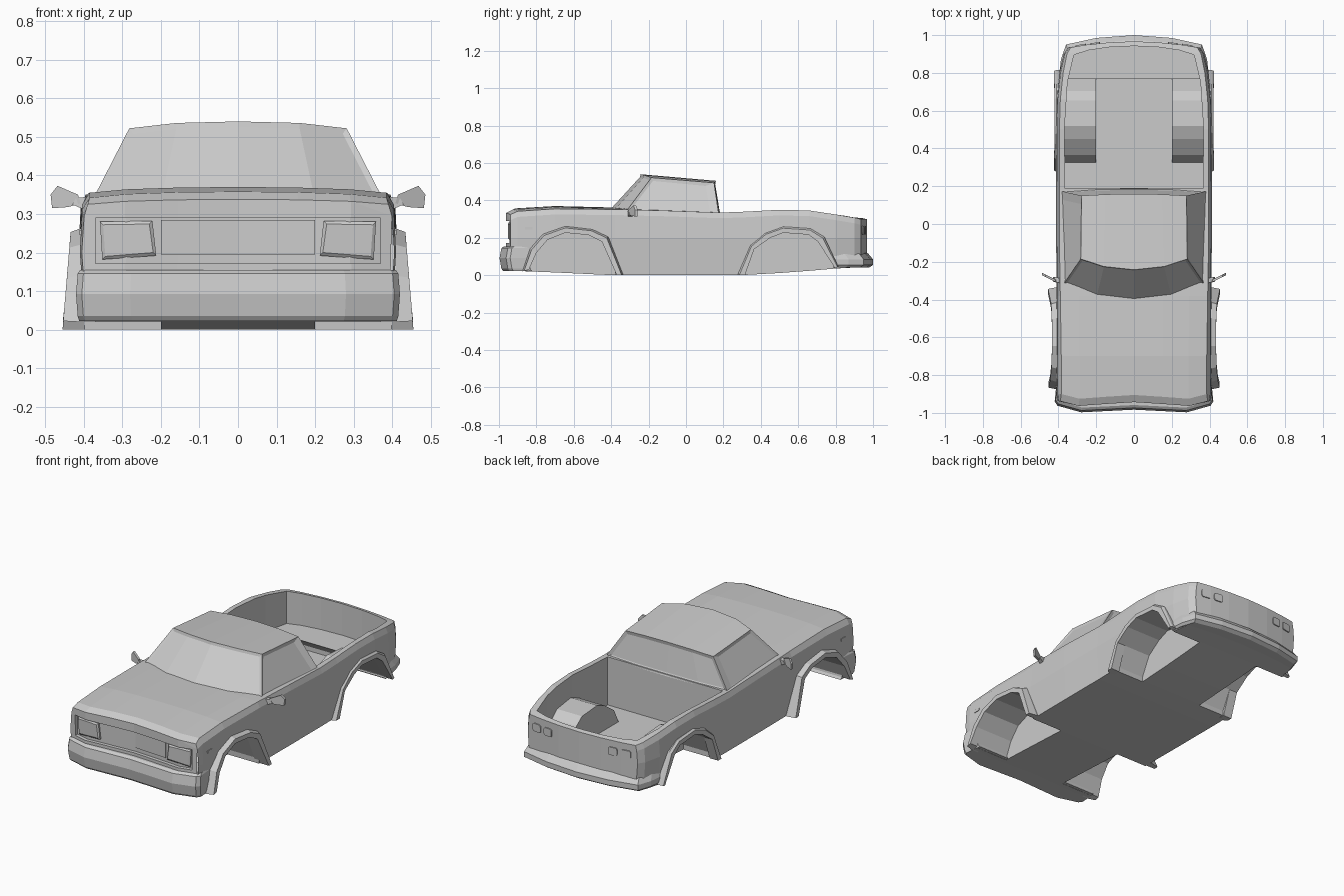
import bpy, bmesh
from mathutils import Matrix

if "Cube" in bpy.data.objects:
    bpy.data.objects.remove(bpy.data.objects["Cube"])


def make(name, bm, mirror=False):
    bmesh.ops.recalc_face_normals(bm, faces=bm.faces[:])
    me = bpy.data.meshes.new(name)
    bm.to_mesh(me)
    bm.free()
    ob = bpy.data.objects.new(name, me)
    bpy.context.collection.objects.link(ob)
    if mirror:
        ob.modifiers.new("mirror", 'MIRROR')
    return ob


def skin(rings, closed=True, caps=(True, True)):
    """Join rings of points with quads; optional flat end caps."""
    bm = bmesh.new()
    vs = [[bm.verts.new(p) for p in r] for r in rings]
    n = len(rings[0])
    for a, b in zip(vs, vs[1:]):
        for i in range(n if closed else n - 1):
            j = (i + 1) % n
            bm.faces.new((a[i], a[j], b[j], b[i]))
    if caps[0]:
        bm.faces.new(vs[0])
    if caps[1]:
        bm.faces.new(vs[-1])
    return bm, vs


def loft(name, rings, mirror=False, **kw):
    return make(name, skin(rings, **kw)[0], mirror)


def both(half):
    """Half outline from centre to centre -> full closed outline."""
    return half + [(-p[0], *p[1:]) for p in reversed(half) if abs(p[0]) > 1e-5]


def plan_prism(name, pts, z0, z1, mirror=False):
    return loft(name, [[(x, y, z) for x, y in pts] for z in (z0, z1)], mirror)


def box(name, loc, size, rot=0, bevel=0.0):
    bm = bmesh.new()
    bmesh.ops.create_cube(bm, size=1)
    bmesh.ops.scale(bm, vec=size, verts=bm.verts)
    if bevel:
        ed = [e for e in bm.edges
              if abs(e.verts[0].co.y - e.verts[1].co.y) > 1e-5]
        bmesh.ops.bevel(bm, geom=ed, offset=bevel, segments=2,
                        profile=0.5, affect='EDGES')
    bmesh.ops.transform(bm, verts=bm.verts,
                        matrix=Matrix.Translation(loc) @ Matrix.Rotation(rot, 4, 'Z'))
    return make(name, bm, True)


# body: y, top half width, mid half width, edge z, crown z, bottom z
FRONT_BOW = (-.005, -.015, -.025, 0)
REAR_BOW = (.032, .026, .014, 0)
stations = [
    (-.938, .39, .405, .325, .338, .025, FRONT_BOW),
    (-.90, .385, .41, .342, .358, .024, FRONT_BOW),
    (-.70, .385, .41, .355, .370, .015, (0,) * 4),
    (-.38, .39, .41, .352, .362, 0, (0,) * 4),
    (-.10, .395, .412, .345, .350, 0, (0,) * 4),
    (.18, .395, .412, .335, .335, 0, (0,) * 4),
    (.32, .395, .413, .340, .340, .002, (0,) * 4),
    (.50, .395, .414, .350, .350, .012, (0,) * 4),
    (.66, .39, .410, .346, .346, .024, (0,) * 4),
    (.80, .375, .395, .325, .325, .036, (0,) * 4),
    (.90, .355, .372, .308, .308, .043, REAR_BOW),
    (.935, .335, .348, .300, .300, .045, REAR_BOW),
]
rings = []
for y, xt, xm, ze, zc, zb, bow in stations:
    xb = xm - .012
    half = [(f * xt, y + b, zc + (ze - zc) * k)
            for f, b, k in zip((0, .4, .75, 1), bow, (0, .1, .4, 1))]
    half += [(xm - .006, y, ze - .03), (xm, y, .2), (xb, y, zb)]
    half += [(f * xb, y + b, zb) for f, b in zip((.75, .4, 0), bow[2::-1])]
    rings.append(both(half))
bm, vs = skin(rings, caps=(False, False))
for r in (vs[0], vs[-1]):
    for s in (1, -1):
        for idx in ((0, 1, 8, 9), (1, 2, 7, 8), (2, 3, 4, 5, 6, 7)):
            bm.faces.new([r[s * i] for i in idx])
body = make("body", bm)

# cutters: cargo bed, grille recess, wheel wells
bed = both([(0, .188), (.365, .188), (.368, .5), (.352, .75), (.318, .895),
            (.24, .92), (.13, .936), (0, .942)])
back = [(0, -.923), (.155, -.933), (.29, -.943), (.37, -.922)]
rear_well = [(.31, -.05), (.31, .03), (.365, .14), (.45, .2), (.52, .227),
             (.655, .217), (.705, .18), (.79, .05), (.79, -.05)]
front_well = [(-.84, -.05), (-.84, .03), (-.8, .12), (-.74, .19), (-.645, .227),
              (-.52, .215), (-.45, .18), (-.38, .03), (-.375, -.05)]
cutters = [plan_prism("bed_cutter", bed, .06, .6),
           plan_prism("grille_cutter", both(back + [(.37, -1.05), (0, -1.05)]), .172, .29)]
for prof in (front_well, rear_well):
    cutters.append(loft("well_cutter", [[(x, y, z) for y, z in prof] for x in (.2, .6)], True))
bpy.context.view_layer.objects.active = body
for c in cutters:
    m = body.modifiers.new("cut", 'BOOLEAN')
    m.operation, m.solver, m.object = 'DIFFERENCE', 'EXACT', c
    bpy.ops.object.modifier_apply(modifier=m.name)
for c in cutters:
    bpy.data.objects.remove(c)

# wheel housings that show in the cargo bed
loft("bed_wheel_housing", [[(x, y, max(z, .02)) for y, z in rear_well[1:-1]] for x in (.2, .4)],
     True, closed=False, caps=(True, False))

# wheel arch flares
front_outer = [(-.875, .02), (-.835, .14), (-.765, .22), (-.645, .262), (-.5, .245), (-.415, .205), (-.335, 0)]
rear_outer = [(.275, 0), (.345, .16), (.42, .225), (.52, .26), (.665, .25), (.74, .205), (.815, .045)]
front_inner = [(y, max(z, 0)) for y, z in front_well[1:-1]]
front_inner[-1] = (-.37, 0)
rear_inner = [(.315, 0)] + rear_well[2:-2] + [(.795, .04)]
for name, outer, inner, x0, k in (("front_flare", front_outer, front_inner, .455, .08),
                                  ("rear_flare", rear_outer, rear_inner, .424, .01)):
    rs = []
    for (yo, zo), (yi, zi) in zip(outer, inner):
        xf = x0 - k * zo
        ym, zm = yo * .75 + yi * .25, zo * .75 + zi * .25
        rs.append([(.37, yo, zo), (min(xf, .41), yo, zo), (xf, ym, zm), (xf, yi, zi), (.37, yi, zi)])
    loft(name, rs, True)

# bumpers
def bumper(name, half, layers):
    ring = both(half)
    loft(name, [[(x * s, y * s, z + lift * abs(y)) for x, y in ring] for z, s, lift in layers])

bumper("front_bumper", [(0, -.84), (.41, -.84), (.42, -.94), (.405, -.962), (.28, -.997), (.14, -.99), (0, -.983)],
       [(.022, .98, 0), (.035, .99, 0), (.092, 1, 0), (.145, .99, 0), (.155, .975, 0)])
bumper("rear_bumper", [(0, .8), (.395, .8), (.387, .87), (.36, .95), (.2, .985), (0, 1)],
       [(.042, .98, 0), (.055, 1, 0), (.085, 1, 0), (.115, .975, 0), (.125, .96, 0)])

# cab with recessed windows
base = [(0, -.42, .345), (.2, -.395, .345), (.378, -.325, .335), (.388, .175, .325), (.2, .188, .325), (0, .19, .325)]
top = [(0, -.242, .54), (.16, -.225, .536), (.282, -.185, .522), (.278, .15, .494), (.15, .157, .502), (0, .16, .505)]
bm, vs = skin([both(base), both(top)], caps=(True, False))
t = vs[1]
# crowned roof strips
for s in (1, -1):
    for i, j in ((0, 5), (1, 4)):
        bm.faces.new([t[s * q] for q in (i, i + 1, j - 1, j)])
bmesh.ops.recalc_face_normals(bm, faces=bm.faces[:])
bm.faces.ensure_lookup_table()
F = list(bm.faces)
for ids, th in (((0, 1, 8, 9), .014), ((2,), .016), ((7,), .016), ((3, 4, 5, 6), .018)):
    bmesh.ops.inset_region(bm, faces=[F[i] for i in ids], thickness=th, depth=-.007, use_even_offset=True)
    if len(ids) == 1:
        for v in F[ids[0]].verts:
            if v.co.y > 0:
                v.co.y -= .03
            if v.co.z < .4:
                v.co.z += .006
make("cab", bm)

# grille panel and headlights
plan_prism("grille_panel", both([(0, -.929), (.155, -.939), (.2, -.942), (.2, -.915), (0, -.915)]), .195, .284)
loft("headlight", [[(x, y, z) for x, y, z in ((.212 + o, -.947 + d, .192 + o), (.352 - o, -.936 + d, .182 + o),
                                              (.358 - o, -.936 + d, .28 - o), (.222 + o, -.947 + d, .282 - o))]
                   for o, d in ((0, .03), (0, 0), (.008, -.006))], True)

# tail lights and side markers
box("tail_light_inner", (.205, .954, .24), (.052, .012, .045), -.11, .01)
box("tail_light_outer", (.282, .944, .24), (.056, .012, .045), -.16, .01)
box("side_marker", (.405, -.84, .252), (.012, .04, .014))

# door mirrors
shell = [(.408, .328), (.44, .318), (.482, .315), (.486, .35), (.468, .373), (.415, .35)]
loft("door_mirror", [[(x, -.31 + (x - .41) * .5 + d, z) for x, z in shell] for d in (0, .014)], True)
loft("mirror_stalk", [[(.385, y, .305), (.43, y + .01, .325), (.42, y + .01, .342), (.38, y, .345)]
                      for y in (-.315, -.29)], True)
